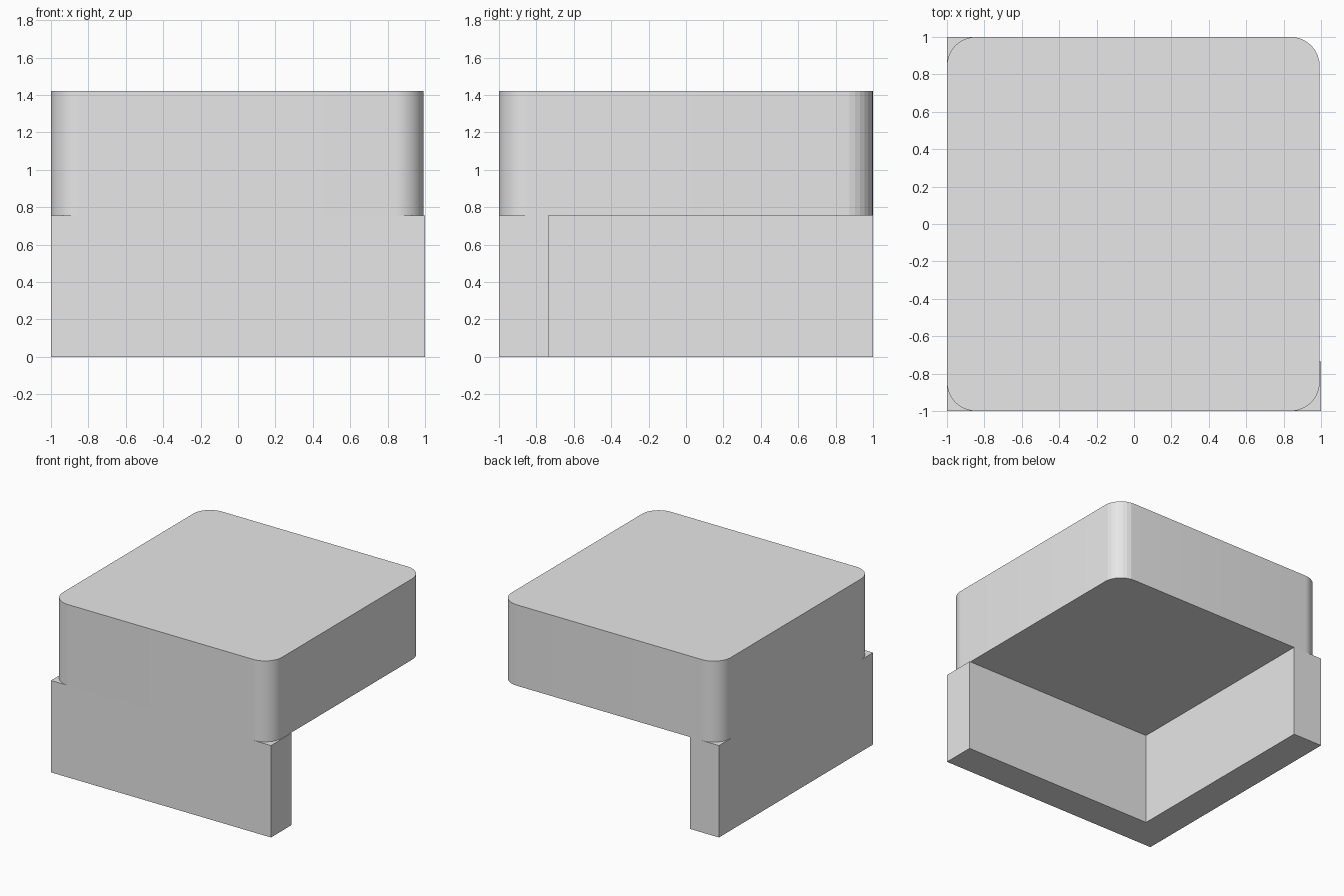
import bpy, bmesh, math

cube = bpy.data.objects.get("Cube")
if cube:
    bpy.data.objects.remove(cube, do_unlink=True)

# Single plain grey
GREY = (0.8, 0.8, 0.8, 1)
grey = bpy.data.materials.new("plain grey")
grey.use_nodes = True
grey.diffuse_color = GREY
grey.node_tree.nodes["Principled BSDF"].inputs["Base Color"].default_value = GREY


def extrude_outline(name, points, bottom, top):
    """Solid prism from a counter-clockwise outline."""
    bm = bmesh.new()
    base = bm.faces.new([bm.verts.new((x, y, bottom)) for x, y in points])
    result = bmesh.ops.extrude_face_region(bm, geom=[base], use_keep_orig=True)
    moved = [v for v in result["geom"] if isinstance(v, bmesh.types.BMVert)]
    bmesh.ops.translate(bm, verts=moved, vec=(0, 0, top - bottom))
    bmesh.ops.recalc_face_normals(bm, faces=bm.faces)
    mesh = bpy.data.meshes.new(name)
    bm.to_mesh(mesh)
    bm.free()
    mesh.materials.append(grey)
    obj = bpy.data.objects.new(name, mesh)
    bpy.context.collection.objects.link(obj)
    return obj


def arc(cx, cy, radius, start, steps):
    """Quarter circle starting at the given angle in degrees."""
    return [(cx + radius * math.cos(math.radians(start + 90 * i / steps)),
             cy + radius * math.sin(math.radians(start + 90 * i / steps)))
            for i in range(steps + 1)]


JOIN, TOP, RADIUS = 0.755, 1.42, 0.155
LEFT, RIGHT, FRONT, BACK = -1, 0.993, -1, 1

# Angled support: front wall and side wall in one piece
INNER = -0.735
extrude_outline("corner_support",
                [(-1, -1), (1, -1), (1, INNER), (INNER, INNER), (INNER, 1), (-1, 1)],
                0, JOIN)

# Rounded block on top; the free back corner is coarser
outline = (arc(RIGHT - RADIUS, BACK - RADIUS, RADIUS, 0, 8)
           + arc(LEFT + RADIUS, BACK - RADIUS, RADIUS, 90, 16)
           + arc(LEFT + RADIUS, FRONT + RADIUS, RADIUS, 180, 16)
           + arc(RIGHT - RADIUS, FRONT + RADIUS, RADIUS, 270, 16))
block = extrude_outline("rounded_block", outline, JOIN, TOP)

# Smooth the rounded corners, keep the rims sharp
bpy.ops.object.select_all(action="DESELECT")
block.select_set(True)
bpy.context.view_layer.objects.active = block
bpy.ops.object.shade_smooth_by_angle(angle=math.radians(10))
